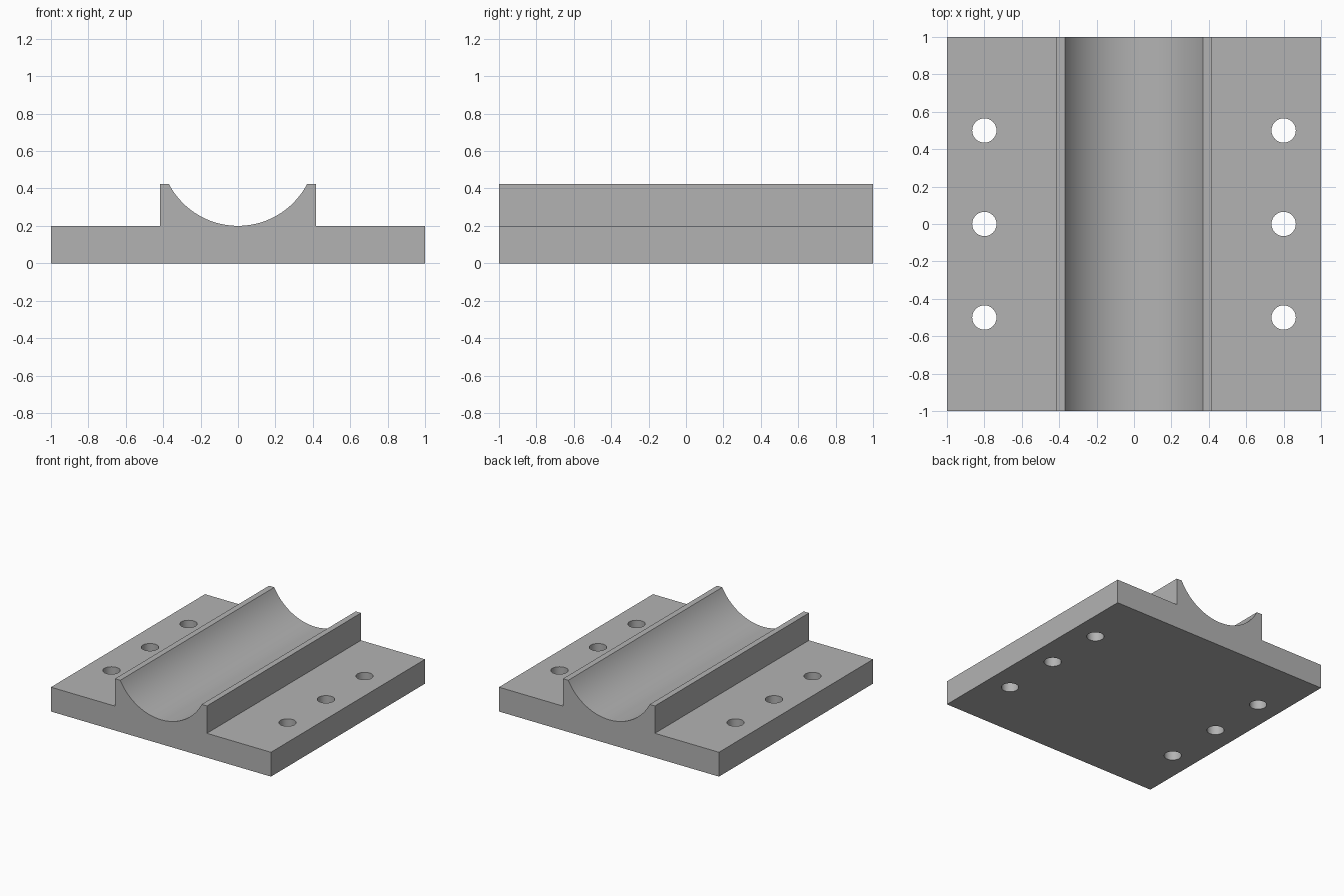
import bpy
import bmesh
from math import asin, sin, cos, radians

cube = bpy.data.objects.get("Cube")
if cube:
    bpy.data.objects.remove(cube, do_unlink=True)

HALF = 1.0            # half width and half length
BASE = 0.2            # base plate thickness
TOP = 0.425           # top of the cradle walls
LIP = 0.37            # half width of the groove opening
RADIUS = (LIP**2 + (TOP - BASE)**2) / (2 * (TOP - BASE))
WALL = 0.418          # half width of the cradle
HOLE_R = 0.065
STEPS = 48

grey = bpy.data.materials.new("plain_grey")
grey.use_nodes = True
colour = (0.45, 0.45, 0.45, 1)
grey.diffuse_color = colour
grey.node_tree.nodes["Principled BSDF"].inputs["Base Color"].default_value = colour

# Cross-section: base plate, cradle walls and round groove
half_angle = asin(LIP / RADIUS)
groove = []
for i in range(STEPS + 1):
    a = half_angle * (1 - 2 * i / STEPS)
    groove.append((RADIUS * sin(a), BASE + RADIUS * (1 - cos(a))))
right_side = [(-HALF, 0), (HALF, 0), (HALF, BASE), (WALL, BASE), (WALL, TOP)]
left_side = [(-WALL, TOP), (-WALL, BASE), (-HALF, BASE)]
profile = right_side + groove + left_side

# Extrude the section along the length
bm = bmesh.new()
face = bm.faces.new([bm.verts.new((x, -HALF, z)) for x, z in profile])
result = bmesh.ops.extrude_face_region(bm, geom=[face], use_keep_orig=True)
moved = [v for v in result["geom"] if isinstance(v, bmesh.types.BMVert)]
bmesh.ops.translate(bm, verts=moved, vec=(0, 2 * HALF, 0))
bmesh.ops.recalc_face_normals(bm, faces=bm.faces)
mesh = bpy.data.meshes.new("cradle_block")
bm.to_mesh(mesh)
bm.free()
mesh.materials.append(grey)
block = bpy.data.objects.new("cradle_block", mesh)
bpy.context.collection.objects.link(block)

# Cutters for the two rows of bolt holes
bm = bmesh.new()
for x in (-0.8, 0.8):
    for y in (-0.5, 0, 0.5):
        pin = bmesh.ops.create_cone(bm, cap_ends=True, segments=40, radius1=HOLE_R,
                                    radius2=HOLE_R, depth=4 * BASE)
        bmesh.ops.translate(bm, verts=pin["verts"], vec=(x, y, BASE / 2))
cut_mesh = bpy.data.meshes.new("hole_cutters")
bm.to_mesh(cut_mesh)
bm.free()
cut_mesh.materials.append(grey)
cutters = bpy.data.objects.new("hole_cutters", cut_mesh)
bpy.context.collection.objects.link(cutters)
cutters.hide_render = True

# Drill the holes, then drop the cutters
drill = block.modifiers.new("bolt_holes", "BOOLEAN")
drill.operation = "DIFFERENCE"
drill.solver = "EXACT"
drill.object = cutters
bpy.ops.object.select_all(action="DESELECT")
block.select_set(True)
bpy.context.view_layer.objects.active = block
bpy.ops.object.modifier_apply(modifier=drill.name)
bpy.data.objects.remove(cutters, do_unlink=True)

# Smooth groove and holes, sharp corners
bpy.ops.object.shade_smooth_by_angle(angle=radians(25))
